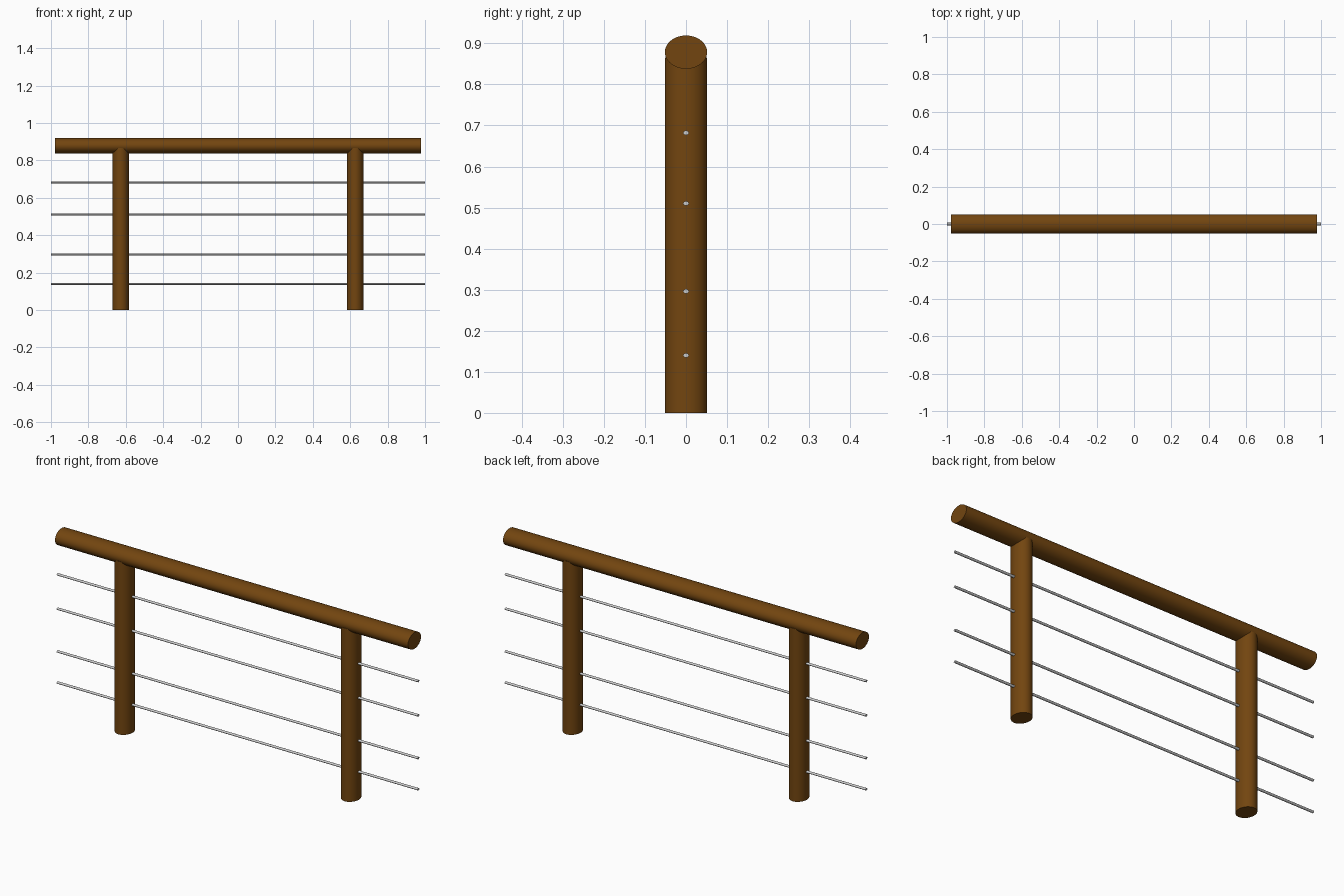
import bpy
import math

if "Cube" in bpy.data.objects:
    bpy.data.objects.remove(bpy.data.objects["Cube"])

wood = bpy.data.materials.new("brown_wood")
wood.diffuse_color = (0.17, 0.06, 0.005, 1)
wood.use_nodes = True
wood.node_tree.nodes["Principled BSDF"].inputs["Base Color"].default_value = wood.diffuse_color


def rod(name, loc, rx, ry, length, along_x=False, sides=48, mat=None):
    """Smooth elliptical cylinder; rx is the z radius when laid along x."""
    rot = (0, math.pi / 2, 0) if along_x else (0, 0, 0)
    bpy.ops.mesh.primitive_cylinder_add(vertices=sides, radius=1, depth=1,
                                        location=loc, rotation=rot)
    ob = bpy.context.object
    ob.name = name
    ob.scale = (rx, ry, length)
    bpy.ops.object.transform_apply(location=False, rotation=True, scale=True)
    bpy.ops.object.shade_smooth_by_angle(angle=math.radians(35))
    if mat:
        ob.data.materials.append(mat)
    return ob


# Handrail
rod("handrail", (0, 0, 0.8785), 0.0405, 0.0515, 1.956, along_x=True, mat=wood)

# Posts, tucked into the rail
POST_H = 0.866
for side, x in (("left", -0.627), ("right", 0.627)):
    rod(f"{side}_post", (x, 0, POST_H / 2), 0.0435, 0.0515, POST_H, mat=wood)

# Thin metal cables running through the posts
for i, z in enumerate((0.14, 0.296, 0.51, 0.682)):
    rod(f"cable_{i + 1}", (0, 0, z), 0.0055, 0.007, 2.0, along_x=True, sides=16)
